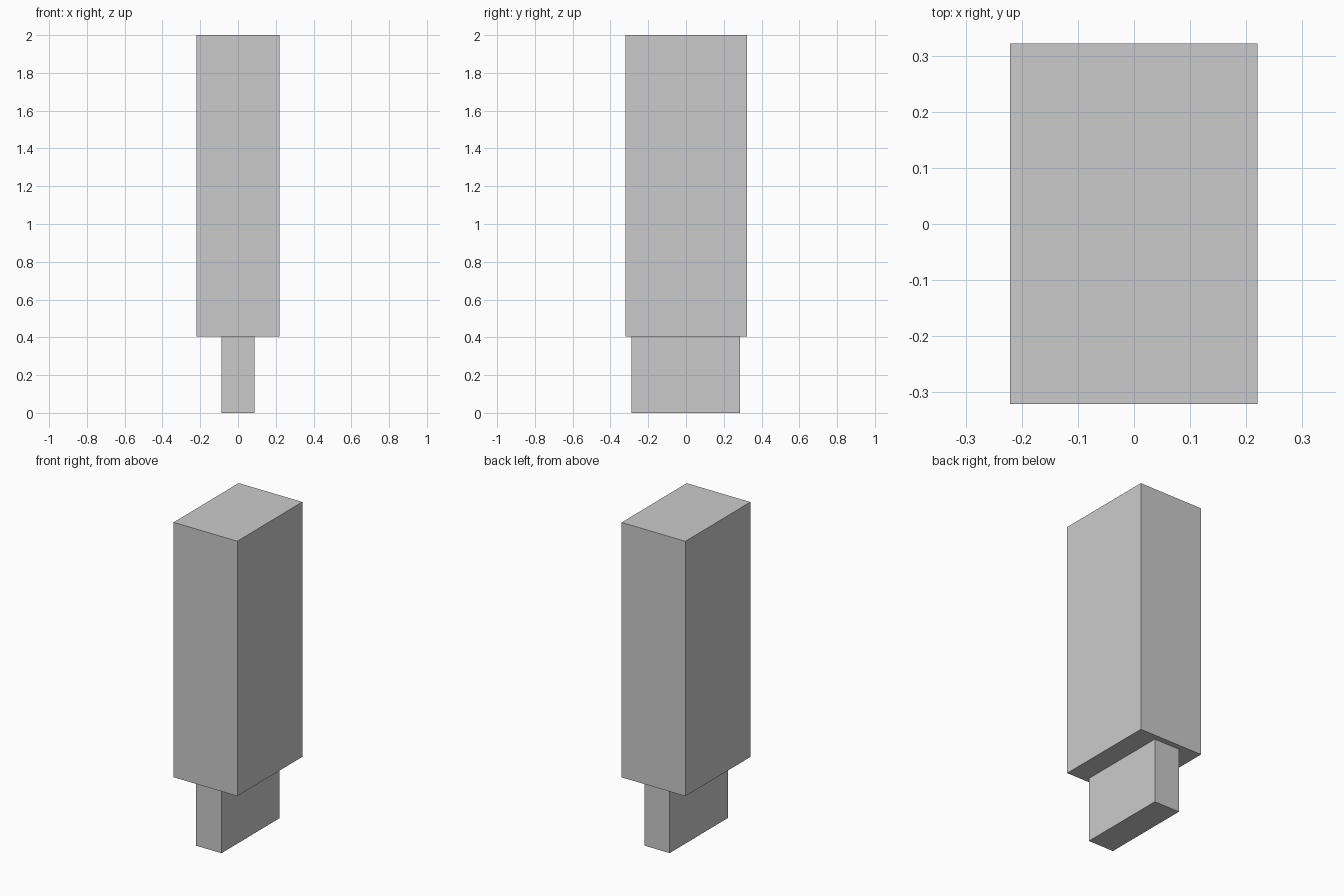
import bpy

if "Cube" in bpy.data.objects:
    bpy.data.objects.remove(bpy.data.objects["Cube"])


def box(name, x, y, z):
    """Flat-faced block spanning the given (min, max) ranges."""
    bpy.ops.mesh.primitive_cube_add(size=1, location=[sum(r) / 2 for r in (x, y, z)])
    obj = bpy.context.object
    obj.name = name
    obj.scale = [r[1] - r[0] for r in (x, y, z)]
    bpy.ops.object.transform_apply(location=False, rotation=False, scale=True)
    return obj


Z_JOIN = 0.405

# Narrow stem standing on the ground
box("lower_stem", (-0.088, 0.088), (-0.289, 0.287), (0, Z_JOIN))

# Tall wide block on top of the stem
box("upper_block", (-0.221, 0.22), (-0.321, 0.322), (Z_JOIN, 2.0))
